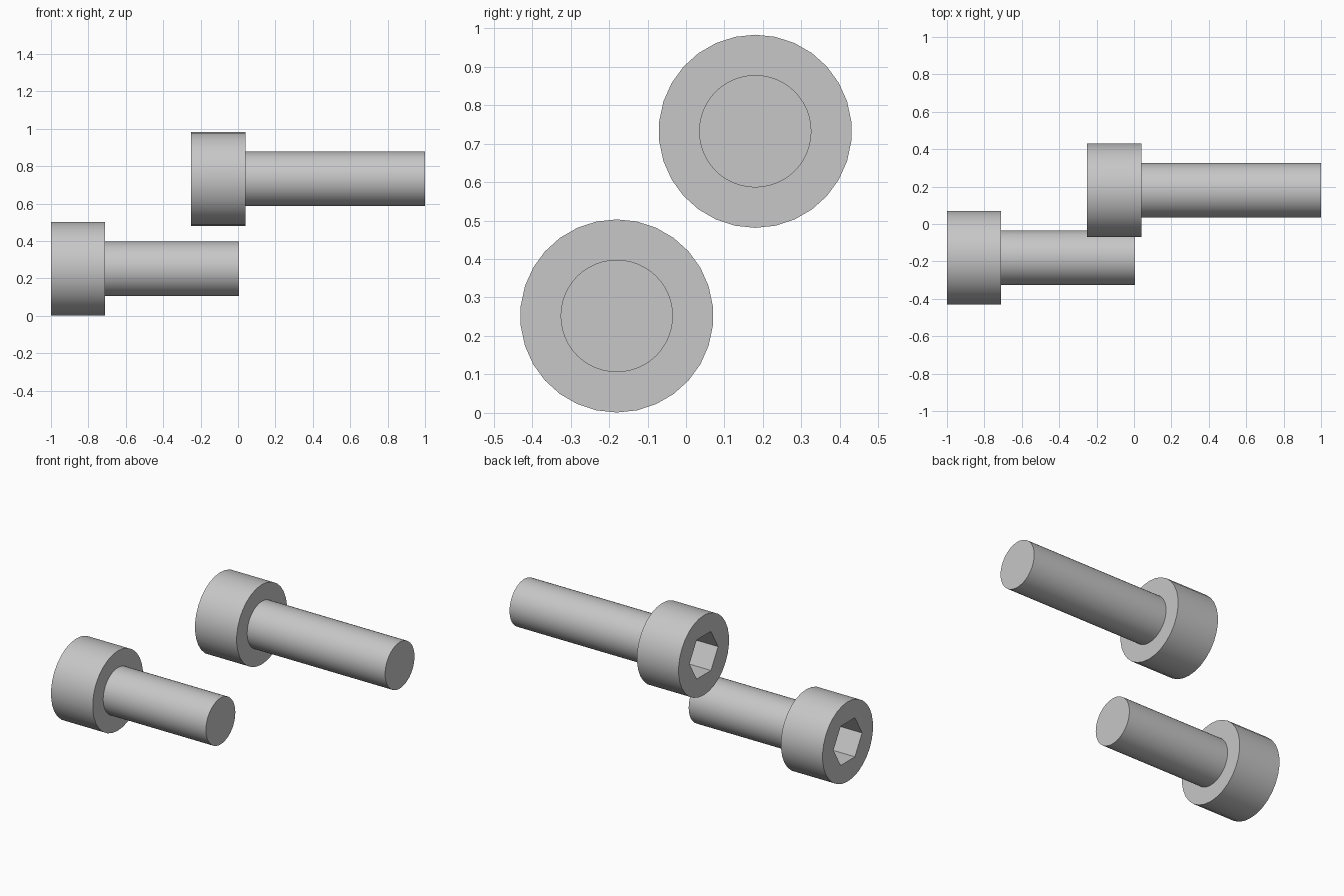
import bpy
import bmesh
from math import cos, sin, pi, radians

if "Cube" in bpy.data.objects:
    bpy.data.objects.remove(bpy.data.objects["Cube"])

# Single grey steel material
steel = bpy.data.materials.new("grey_steel")
steel.use_nodes = True
steel.diffuse_color = (0.57, 0.57, 0.57, 1)
steel.node_tree.nodes["Principled BSDF"].inputs["Base Color"].default_value = steel.diffuse_color


def prism(name, x0, x1, y, z, radius, sides, start):
    """Capped prism along x, with its first corner at angle start from +y."""
    bm = bmesh.new()
    angles = [start + 2 * pi * i / sides for i in range(sides)]
    ring = [bm.verts.new((x0, y + radius * cos(a), z + radius * sin(a))) for a in angles]
    base = bm.faces.new(ring)
    grown = bmesh.ops.extrude_face_region(bm, geom=[base], use_keep_orig=True)["geom"]
    moved = [v for v in grown if isinstance(v, bmesh.types.BMVert)]
    bmesh.ops.translate(bm, verts=moved, vec=(x1 - x0, 0, 0))
    bmesh.ops.recalc_face_normals(bm, faces=bm.faces)
    mesh = bpy.data.meshes.new(name)
    bm.to_mesh(mesh)
    bm.free()
    mesh.materials.append(steel)
    obj = bpy.data.objects.new(name, mesh)
    bpy.context.collection.objects.link(obj)
    return obj


def select_only(obj):
    bpy.ops.object.select_all(action="DESELECT")
    obj.select_set(True)
    bpy.context.view_layer.objects.active = obj


def socket_screw(prefix, x, y, z, tip):
    under = x + 0.29
    head = prism(prefix + "_head", x, under, y, z, 0.251, 30, pi / 2)
    shank = prism(prefix + "_shank", under - 0.03, tip, y, z, 0.146, 48, pi / 2)

    # Hexagonal drive socket cut into the outer end of the head
    cutter = prism(prefix + "_socket_cutter", x - 0.1, x + 0.16, y, z, 0.142, 6, 0)
    cutter.hide_render = True
    select_only(head)
    cut = head.modifiers.new("hex_socket", "BOOLEAN")
    cut.operation = "DIFFERENCE"
    cut.solver = "EXACT"
    cut.object = cutter
    bpy.ops.object.modifier_apply(modifier=cut.name)
    bpy.data.objects.remove(cutter)

    # Smooth round sides, crisp rims and socket corners
    for part in (head, shank):
        select_only(part)
        bpy.ops.object.shade_smooth_by_angle(angle=radians(30))


socket_screw("short_screw", -1.0, -0.18, 0.252, 0.005)
socket_screw("long_screw", -0.25, 0.18, 0.732, 1.0)
